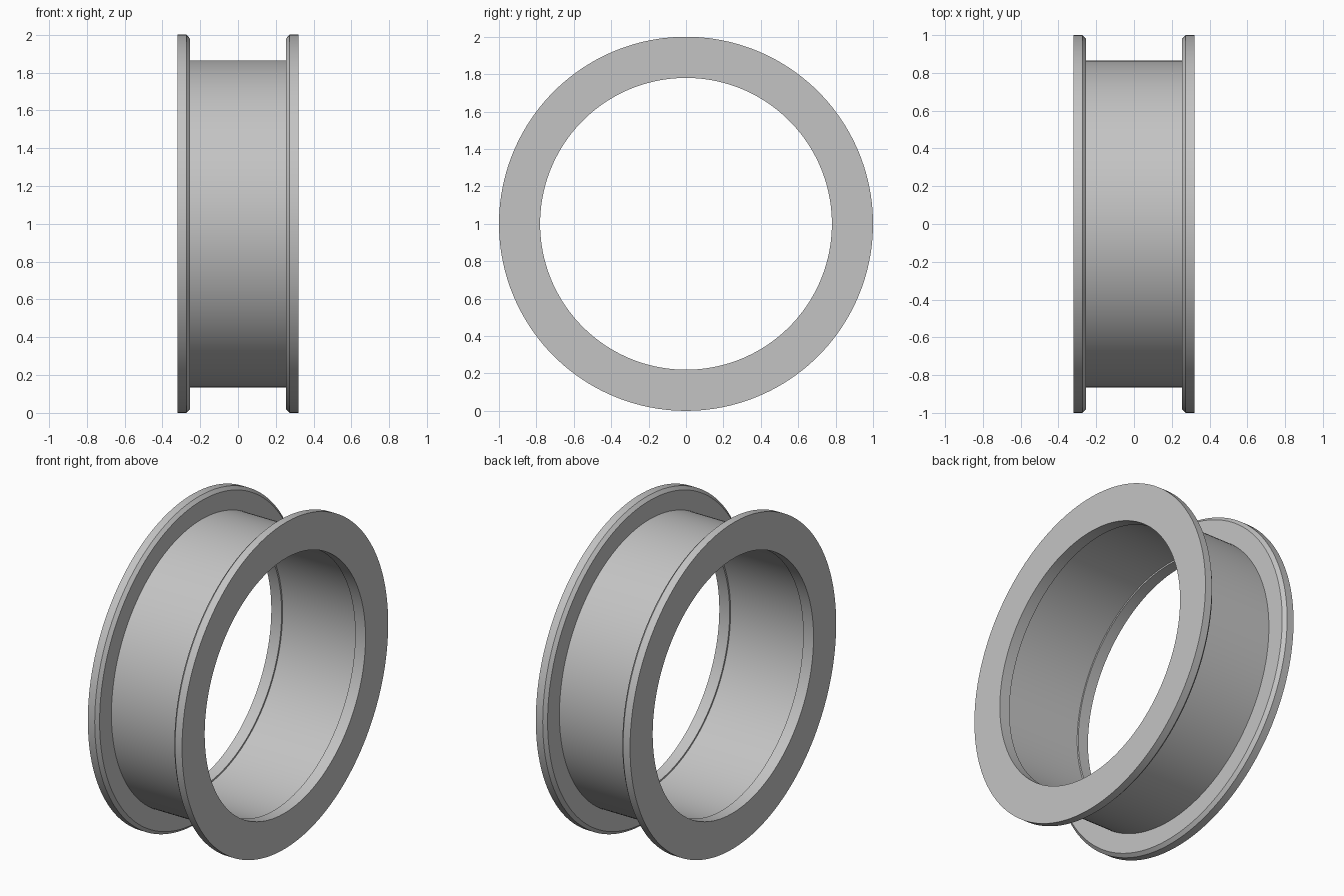
import bpy
import bmesh
from math import pi, radians
from mathutils import Vector

cube = bpy.data.objects.get("Cube")
if cube:
    bpy.data.objects.remove(cube)

SEGMENTS = 160

# Single plain metal colour
metal = bpy.data.materials.new("light_grey_metal")
metal.use_nodes = True
color = (0.55, 0.55, 0.55, 1)
metal.diffuse_color = color
metal.node_tree.nodes["Principled BSDF"].inputs["Base Color"].default_value = color

# Half section as (x, radius): bore, inner lip, chamfered flange, barrel
half = [(0.25, 0.79), (0.25, 0.78), (0.32, 0.78), (0.32, 1.0),
        (0.273, 1.0), (0.254, 0.98), (0.254, 0.865)]
section = half + [(-x, r) for x, r in reversed(half)]

# Revolve the closed section around the x axis
bm = bmesh.new()
verts = [bm.verts.new((x, 0, r)) for x, r in section]
edges = [bm.edges.new((v, verts[i - 1])) for i, v in enumerate(verts)]
bmesh.ops.spin(bm, geom=verts + edges, cent=(0, 0, 0), axis=Vector((1, 0, 0)),
               angle=2 * pi, steps=SEGMENTS, use_merge=True)
bmesh.ops.remove_doubles(bm, verts=bm.verts, dist=0.0001)
bmesh.ops.recalc_face_normals(bm, faces=bm.faces)
bmesh.ops.translate(bm, verts=bm.verts, vec=(0, 0, 1))

mesh = bpy.data.meshes.new("flanged_ring")
bm.to_mesh(mesh)
bm.free()
mesh.materials.append(metal)
ring = bpy.data.objects.new("flanged_ring", mesh)
bpy.context.collection.objects.link(ring)

# Smooth round walls with crisp rims
bpy.ops.object.select_all(action="DESELECT")
ring.select_set(True)
bpy.context.view_layer.objects.active = ring
bpy.ops.object.shade_smooth_by_angle(angle=radians(30))
